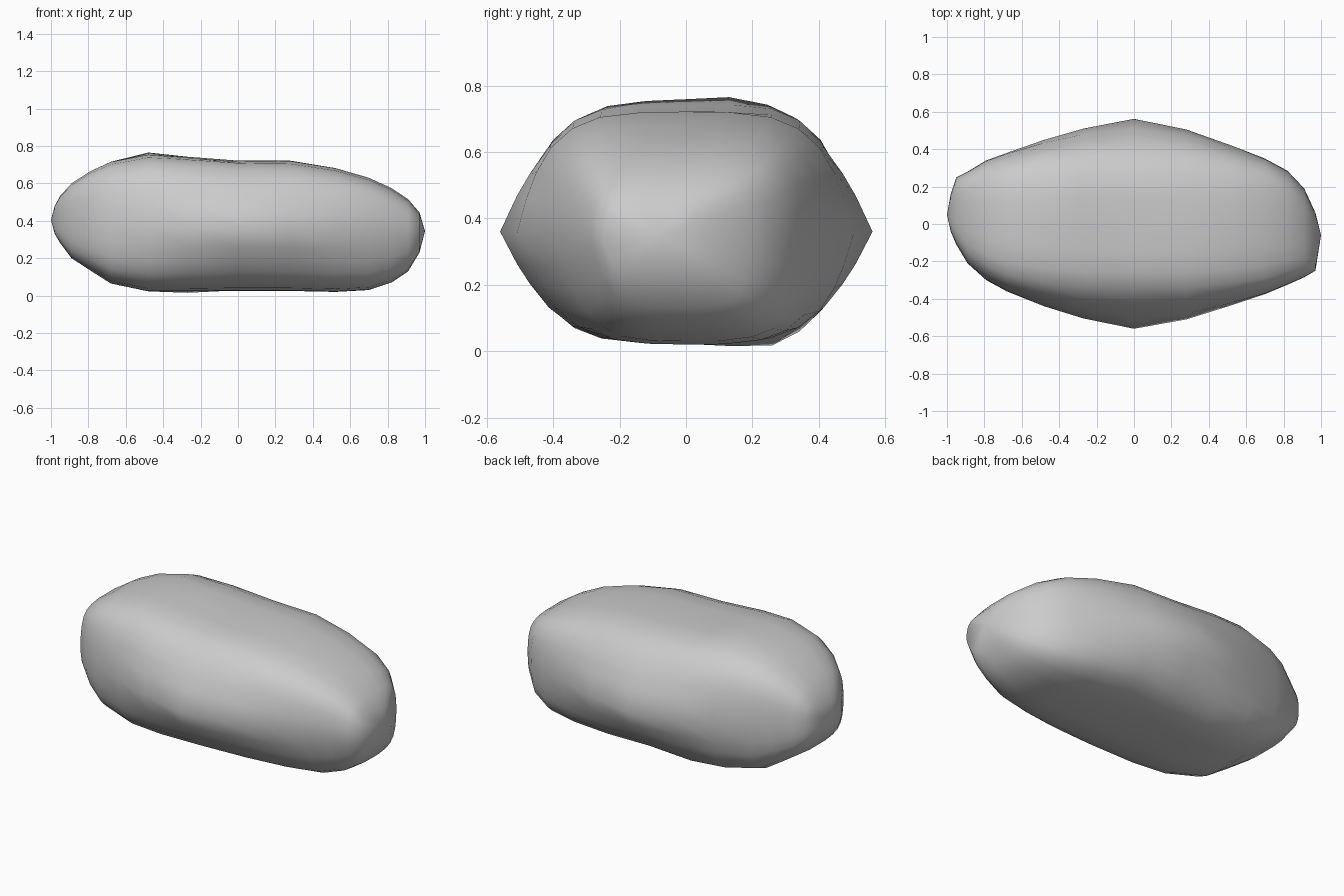
import bpy, bmesh, math

if "Cube" in bpy.data.objects:
    bpy.data.objects.remove(bpy.data.objects["Cube"])

# Boulder stations along x: x, y min, y max, z min, z max
STATIONS = [
    (-0.98, -0.04, 0.16, 0.33, 0.48),
    (-0.95, -0.11, 0.25, 0.28, 0.535),
    (-0.89, -0.21, 0.28, 0.20, 0.60),
    (-0.79, -0.30, 0.34, 0.135, 0.665),
    (-0.68, -0.36, 0.38, 0.065, 0.715),
    (-0.48, -0.44, 0.45, 0.023, 0.755),
    (-0.27, -0.505, 0.51, 0.022, 0.748),
    (0.00, -0.56, 0.562, 0.025, 0.732),
    (0.28, -0.51, 0.505, 0.025, 0.722),
    (0.52, -0.435, 0.42, 0.02, 0.682),
    (0.70, -0.375, 0.35, 0.03, 0.63),
    (0.82, -0.325, 0.285, 0.07, 0.575),
    (0.91, -0.285, 0.19, 0.13, 0.515),
    (0.97, -0.25, 0.06, 0.23, 0.445),
]
# Quarter sections (across, up): chamfered in the middle, boxy toward the ends
MIDDLE = [(1, 0), (.91, .29), (.84, .47), (.74, .68), (.61, .85), (.46, .95), (.24, .99), (0, 1)]
BOXY = [(1, 0), (.99, .3), (.95, .55), (.88, .75), (.76, .88), (.58, .96), (.3, 1), (0, 1)]
Q = len(MIDDLE) - 1
SIDES = 4 * Q


def bump(x, y, cx, cy, r):
    return math.exp(-((x - cx) ** 2 + (y - cy) ** 2) / (r * r))


bm = bmesh.new()
rings = []
for x, y0, y1, z0, z1 in STATIONS:
    yc, yr = (y0 + y1) / 2, (y1 - y0) / 2
    zw = 0.385 - 0.025 * (x + 1)          # height of the widest line
    zw = min(max(zw, z0 + 0.06), z1 - 0.06)
    ring = []
    for i in range(SIDES):
        quarter, k = divmod(i, Q)
        sy = 1 if quarter in (0, 3) else -1
        sz = 1 if quarter < 2 else -1
        k = k if quarter in (0, 2) else Q - k
        t = min(1, abs(x) / 0.7)
        if sy < 0 and sz < 0:             # planed-off lower front on the right
            t = 0.35 * t if x > 0 else t
        u = MIDDLE[k][0] * (1 - t) + BOXY[k][0] * t
        w = MIDDLE[k][1] * (1 - t) + BOXY[k][1] * t
        y = yc + sy * u * yr
        z = zw + sz * w * ((z1 - zw) if sz > 0 else (zw - z0))
        # shallow hollow and ridge on the top, low foot underneath
        if sz > 0:
            z -= 0.02 * w * bump(x, y, -0.1, -0.05, 0.2)
            z += 0.012 * w * bump(x, y, -0.46, 0.12, 0.12)
        else:
            z -= 0.022 * w * bump(x, y, -0.28, 0.25, 0.12)
        ring.append(bm.verts.new((x, y, z)))
    rings.append(ring)

# Skin between stations and close the blunt ends
for a, b in zip(rings, rings[1:]):
    for i in range(SIDES):
        j = (i + 1) % SIDES
        bm.faces.new((a[i], a[j], b[j], b[i]))
for ring, tip in ((rings[0], (-1.0, 0.05, 0.405)), (rings[-1], (1.0, -0.06, 0.345))):
    t = bm.verts.new(tip)
    for i in range(SIDES):
        bm.faces.new((ring[i], ring[(i + 1) % SIDES], t))
bmesh.ops.recalc_face_normals(bm, faces=bm.faces)

mesh = bpy.data.meshes.new("boulder")
bm.to_mesh(mesh)
bm.free()
for p in mesh.polygons:
    p.use_smooth = True
boulder = bpy.data.objects.new("boulder", mesh)
bpy.context.collection.objects.link(boulder)

# Stone grey
stone = bpy.data.materials.new("stone")
stone.diffuse_color = (0.54, 0.54, 0.54, 1)
stone.use_nodes = True
stone.node_tree.nodes["Principled BSDF"].inputs["Base Color"].default_value = stone.diffuse_color
mesh.materials.append(stone)
